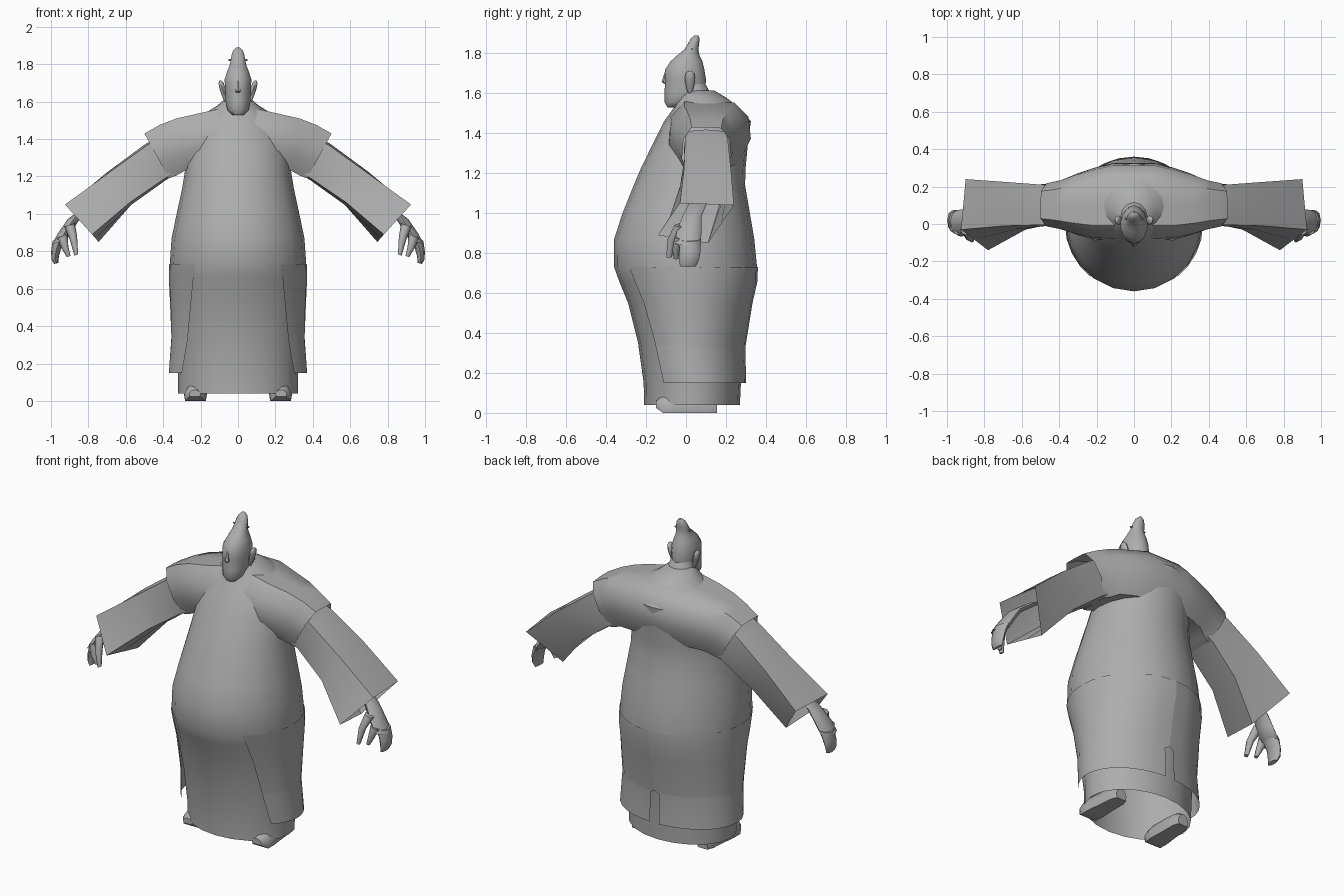
import bpy, bmesh, math
from mathutils import Vector

if "Cube" in bpy.data.objects:
    bpy.data.objects.remove(bpy.data.objects["Cube"])

clay = bpy.data.materials.new("plain grey")
clay.diffuse_color = (0.42, 0.42, 0.42, 1)
clay.use_nodes = True
clay.node_tree.nodes["Principled BSDF"].inputs["Base Color"].default_value = clay.diffuse_color


def loft(name, rings, closed=True, cap_start=False, cap_end=False, angle=45):
    """Skin a list of equally long point rings."""
    bm = bmesh.new()
    rows = [[bm.verts.new(p) for p in r] for r in rings]
    n = len(rows[0])
    for a, b in zip(rows, rows[1:]):
        for i in range(n if closed else n - 1):
            j = (i + 1) % n
            bm.faces.new((a[i], a[j], b[j], b[i]))
    if cap_start:
        bm.faces.new(rows[0][::-1])
    if cap_end:
        bm.faces.new(rows[-1])
    bmesh.ops.remove_doubles(bm, verts=bm.verts, dist=0.0005)
    bmesh.ops.recalc_face_normals(bm, faces=bm.faces)
    me = bpy.data.meshes.new(name)
    bm.to_mesh(me)
    bm.free()
    ob = bpy.data.objects.new(name, me)
    bpy.context.collection.objects.link(ob)
    me.materials.append(clay)
    bpy.ops.object.select_all(action='DESELECT')
    ob.select_set(True)
    bpy.context.view_layer.objects.active = ob
    bpy.ops.object.shade_smooth_by_angle(angle=math.radians(angle))
    return ob


def oval(z, hw, yf, yb, t0=0, t1=2 * math.pi, n=20, closed=True, yc=None):
    """Horizontal oval; t = 0 is the front, pi is the back."""
    yc = (yf + yb) / 2 if yc is None else yc
    pts = []
    for i in range(n):
        t = t0 + (t1 - t0) * i / (n if closed else n - 1)
        c = math.cos(t)
        pts.append((hw * math.sin(t), yc + c * ((yf - yc) if c > 0 else (yc - yb)), z))
    return pts


def mirrored(s, rings):
    return [[(s * x, y, z) for x, y, z in r] for r in rings]


def tube(name, s, path, n=8):
    """Oval tube down a path of (centre, radius in x, radius in y)."""
    rings = [[(c[0] + rx * math.cos(2 * math.pi * i / n),
               c[1] + ry * math.sin(2 * math.pi * i / n),
               c[2] - 0.3 * rx * math.cos(2 * math.pi * i / n)) for i in range(n)]
             for c, rx, ry in path]
    return loft(name, mirrored(s, rings), cap_start=True, cap_end=True, angle=60)


# Robe: open at the hem, from ankles to neck
robe = [(0.04, .32, -.21, .27), (.15, .322, -.212, .275), (.35, .335, -.24, .285),
        (.55, .355, -.29, .325), (.66, .363, -.335, .354), (.73, .365, -.36, .356),
        (.87, .355, -.36, .342), (1.0, .328, -.318, .32), (1.14, .298, -.262, .296),
        (1.22, .285, -.228, .298), (1.35, .275, -.165, .31), (1.46, .25, -.11, .325),
        (1.53, .19, -.06, .265), (1.58, .11, -.04, .2), (1.615, .07, -.02, .14)]
loft("robe", [oval(*r) for r in robe], cap_end=True)

# Coat skirts: open in front, with a slit at the back
coat = [(.15, .37, -.22, .302, .945, .08), (.33, .358, -.243, .298, .85, .08),
        (.345, .358, -.245, .3, .845, 0), (.55, .365, -.295, .333, .75, 0),
        (.66, .37, -.338, .358, .70, 0), (.73, .369, -.362, .36, .67, 0)]
for s, side in ((1, "right"), (-1, "left")):
    loft("coat_skirt_" + side, mirrored(s, [
        oval(z, hw, yf, yb, a, math.pi - b, 12, False) for z, hw, yf, yb, a, b in coat]),
        closed=False)

# Shoulder mantle: rings of (x top, x bottom, z top, z bottom, y front, y back)
half = [(.50, .37, 1.43, 1.19, -.02, .225), (.42, .33, 1.475, 1.205, -.035, .24),
        (.33, .285, 1.51, 1.23, -.06, .27), (.22, .21, 1.535, 1.24, -.085, .30),
        (.11, .11, 1.56, 1.25, -.09, .325)]


def mantle_ring(s, xt, xb, zt, zb, yf, yb):
    prof = [(.2, 1), (.5, 1.0), (.8, .98), (.97, .75), (1, .4), (.85, 0),
            (.5, -.0), (.15, 0), (0, .35), (.03, .75)]
    return [(s * (xb + (xt - xb) * v), yf + (yb - yf) * u, zb + (zt - zb) * v)
            for u, v in prof]


loft("shoulder_mantle", [mantle_ring(-1, *h) for h in half]
     + [mantle_ring(1, *h) for h in half[::-1]])

# Sleeves: corners are top front, top back, bottom back, bottom front
sleeve = [
    [(.41, .0, 1.41), (.41, .20, 1.41), (.32, .20, 1.23), (.32, .0, 1.23)],
    [(.49, -.005, 1.365), (.49, .21, 1.365), (.39, .20, 1.19), (.39, .01, 1.19)],
    [(.69, -.01, 1.22), (.69, .225, 1.22), (.57, .17, 1.05), (.58, -.03, 1.06)],
    [(.925, -.03, 1.05), (.90, .24, 1.04), (.745, .11, .85), (.78, -.14, .89)]]


def sleeve_ring(corners, bulge):
    pts = [Vector(c) for c in corners]
    mid = sum(pts, Vector()) / 4
    out = []
    for i, p in enumerate(pts):
        m = (p + pts[(i + 1) % 4]) / 2
        out += [p, mid + (m - mid) * bulge]
    return [tuple(p) for p in out]


for s, side in ((1, "right"), (-1, "left")):
    loft("sleeve_" + side, mirrored(s, [
        sleeve_ring(c, b) for c, b in zip(sleeve, (1.1, 1.1, 1.08, 1.0))]), angle=50)

    # Hand: wrist and palm, fingers, forefinger and thumb
    tube("palm_" + side, s, [((.78, .06, 1.05), .04, .045), ((.87, .03, .985), .04, .048),
                             ((.92, .015, .91), .042, .062), ((.955, .01, .85), .04, .065)])
    tube("fingers_" + side, s, [((.95, .02, .87), .04, .055), ((.972, .02, .81), .027, .053),
                                ((.978, .015, .765), .02, .05), ((.972, .01, .735), .012, .04)])
    tube("forefinger_" + side, s, [((.94, -.035, .88), .028, .022),
                                   ((.925, -.05, .82), .018, .018),
                                   ((.905, -.05, .772), .01, .012)])
    tube("thumb_" + side, s, [((.90, -.03, .94), .028, .028), ((.88, -.07, .87), .02, .022),
                              ((.865, -.085, .78), .01, .014)])

    # Shoe: cross-sections from toe to heel
    shoe = [(-.15, .03, .025, .06), (-.115, .058, .0, .09), (-.06, .062, 0, .10),
            (.05, .052, 0, .10), (.12, .05, 0, .09), (.155, .035, 0, .07)]
    loft("shoe_" + side, mirrored(s, [
        [(.225 - .04 * y + hw * u, y, b + (h - b) * v) for u, v in
         ((-.9, 0), (.9, 0), (1, .4), (.6, .85), (0, 1), (-.6, .85), (-1, .4))]
        for y, hw, b, h in shoe]), cap_start=True, cap_end=True)

    # Ear
    ear = [(1.60, .008, .008), (1.625, .012, .018), (1.67, .016, .026),
           (1.70, .014, .022), (1.712, .006, .01)]
    loft("ear_" + side, mirrored(s, [
        [(.078 + .25 * (z - 1.65) + rx * math.cos(k * math.pi / 4),
          .02 + ry * math.sin(k * math.pi / 4), z) for k in range(8)]
        for z, rx, ry in ear]), cap_start=True, cap_end=True, angle=60)

# Neck
loft("neck", [oval(1.52, .11, -.06, .17, n=12), oval(1.59, .078, -.04, .13, n=12),
              oval(1.65, .062, -.04, .095, n=12)])

# Head with beard and topknot
head = [(1.53, .032, -.092, -.04), (1.555, .058, -.107, .03), (1.60, .068, -.108, .09),
        (1.635, .07, -.106, .098), (1.67, .072, -.106, .10), (1.72, .073, -.104, .092),
        (1.76, .06, -.078, .082), (1.79, .047, -.045, .068), (1.82, .04, -.008, .062),
        (1.85, .035, .01, .066), (1.875, .026, .024, .068), (1.89, .01, .042, .062)]
loft("head", [oval(*r, n=14) for r in head], cap_start=True, cap_end=True, angle=60)

# Nose
loft("nose", [oval(z, w, y, -.085, n=6) for z, w, y in
              ((1.648, .012, -.108), (1.658, .017, -.122), (1.685, .01, -.114),
               (1.715, .006, -.104))], cap_start=True, cap_end=True)

# Hairpin through the topknot
loft("hairpin", [[(x, .03 + .005 * math.cos(k * math.pi / 3),
                   1.823 + .005 * math.sin(k * math.pi / 3)) for k in range(6)]
                 for x in (-.052, .052)], cap_start=True, cap_end=True)
